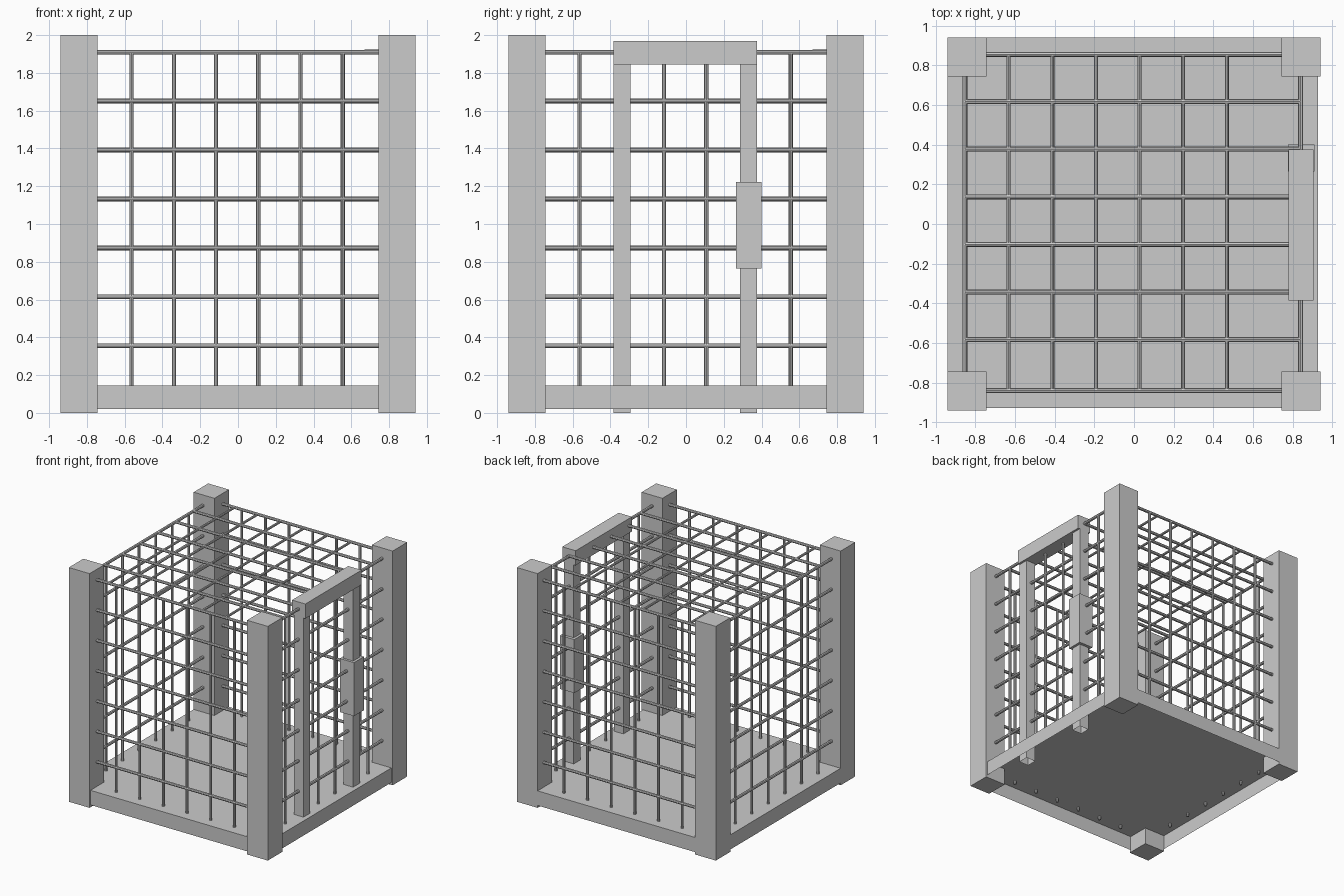
import bpy, bmesh
from mathutils import Vector, Matrix

if "Cube" in bpy.data.objects:
    bpy.data.objects.remove(bpy.data.objects["Cube"])


def finish(bm, name):
    mesh = bpy.data.meshes.new(name)
    bm.to_mesh(mesh)
    bm.free()
    obj = bpy.data.objects.new(name, mesh)
    bpy.context.collection.objects.link(obj)
    return obj


def box(name, lo, hi, open_bottom=False):
    lo, hi = Vector(lo), Vector(hi)
    bm = bmesh.new()
    bmesh.ops.create_cube(bm, size=1, matrix=Matrix.Translation((lo + hi) / 2)
                          @ Matrix.Diagonal((*(hi - lo), 1)))
    if open_bottom:
        bm.normal_update()
        down = [f for f in bm.faces if f.normal.z < -0.9]
        bmesh.ops.delete(bm, geom=down, context='FACES_ONLY')
    return finish(bm, name)


def bars(name, segments, radius):
    # straight round bars between pairs of points, joined in one object
    bm = bmesh.new()
    for a, b in segments:
        a, b = Vector(a), Vector(b)
        d = b - a
        rot = d.to_track_quat('Z', 'Y').to_matrix().to_4x4()
        bmesh.ops.create_cone(bm, cap_ends=True, segments=8, radius1=radius,
                              radius2=radius, depth=d.length,
                              matrix=Matrix.Translation((a + b) / 2) @ rot)
    return finish(bm, name)


# corner posts
for sx, nx in ((-1, "left"), (1, "right")):
    for sy, ny in ((-1, "front"), (1, "back")):
        x, y, h = sx * 0.842, sy * 0.842, 0.098
        box(f"{ny}_{nx}_post", (x - h, y - h, 0), (x + h, y + h, 2))

# floor tray, hollow underneath
box("floor_tray", (-0.94, -0.928, 0.02), (0.928, 0.94, 0.145), True)

# wall grids
TOP = 1.91
levels = [0.355 + i * (TOP - 0.355) / 6 for i in range(7)]
across = [-0.563 + i * 0.2235 for i in range(6)]
FRONT, BACK, LEFT, RIGHT = -0.84, 0.855, -0.853, 0.84
for name, y in (("front", FRONT), ("back", BACK)):
    bars(f"{name}_rails", [((-0.82, y, z), (0.82, y, z)) for z in levels], 0.0125)
    bars(f"{name}_uprights", [((x, y, 0.115), (x, y, TOP)) for x in across], 0.011)
for name, x in (("left", LEFT), ("right", RIGHT)):
    bars(f"{name}_rails", [((x, -0.82, z), (x, 0.82, z)) for z in levels], 0.0125)
    bars(f"{name}_uprights", [((x, y, 0.115), (x, y, TOP)) for y in across], 0.011)

# roof grid
bars("roof_cross_bars", [((LEFT, -0.583 + i * 0.24, TOP), (RIGHT, -0.583 + i * 0.24, TOP))
                         for i in range(6)], 0.0125)
bars("roof_long_bars", [((-0.632 + i * 0.22, FRONT, TOP), (-0.632 + i * 0.22, BACK, TOP))
                        for i in range(6)], 0.01)

# door frame and lock on the right side
for name, y in (("front", -0.34), ("back", 0.33)):
    box(f"door_{name}_jamb", (0.798, y - 0.045, 0), (0.888, y + 0.045, 1.85), True)
box("door_lintel", (0.78, -0.385, 1.845), (0.906, 0.375, 1.97))
box("door_lock", (0.776, 0.265, 0.765), (0.91, 0.4, 1.222))
